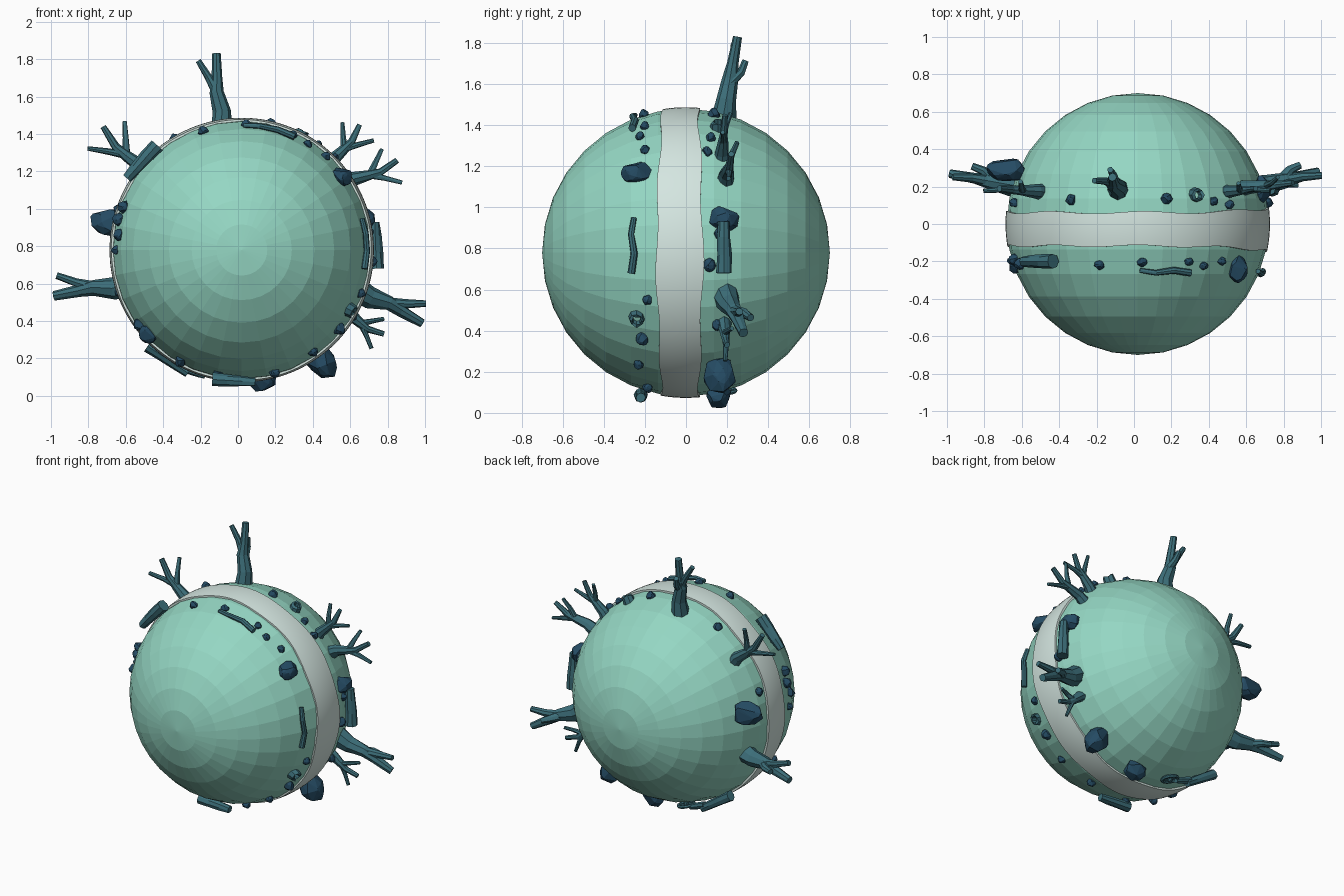
import bpy, bmesh, math, random
from mathutils import Vector, Matrix

if "Cube" in bpy.data.objects:
    bpy.data.objects.remove(bpy.data.objects["Cube"])

random.seed(4)
C, R = Vector((0.02, 0, 0.78)), 0.70

def mat(name, *rgb):
    m = bpy.data.materials.new(name)
    m.diffuse_color = (*rgb, 1)
    m.use_nodes = True
    m.node_tree.nodes["Principled BSDF"].inputs["Base Color"].default_value = m.diffuse_color
    return m

GREEN = mat("ground_green", 0.30, 0.68, 0.55)
PALE = mat("path_pale", 0.66, 0.79, 0.75)
WOOD = mat("wood_teal", 0.045, 0.155, 0.19)
ROCK = mat("rock_blue", 0.018, 0.07, 0.125)

def finish(bm, name, m):
    bmesh.ops.recalc_face_normals(bm, faces=bm.faces)
    me = bpy.data.meshes.new(name)
    bm.to_mesh(me)
    bm.free()
    me.materials.append(m)
    ob = bpy.data.objects.new(name, me)
    bpy.context.collection.objects.link(ob)
    return ob

def tube(bm, pts, r0, r1, sides=8, rough=0.1):
    """Tapered, slightly gnarled limb through the points."""
    pts = [Vector(p) for p in pts]
    n, rings, q, prev = len(pts) - 1, [], None, None
    for i, p in enumerate(pts):
        d = (pts[min(i + 1, n)] - pts[max(i - 1, 0)]).normalized()
        q = prev.rotation_difference(d) @ q if q else d.to_track_quat('Z', 'Y')
        prev = d
        ring = []
        for k in range(sides):
            t = 2 * math.pi * k / sides
            r = (r1 + (r0 - r1) * (1 - i / n) ** 1.3) * random.uniform(1 - rough, 1 + rough)
            ring.append(bm.verts.new(p + q @ Vector((r * math.cos(t), r * math.sin(t), 0))))
        rings.append(ring)
    for a, b in zip(rings, rings[1:]):
        for k in range(sides):
            bm.faces.new((a[k - 1], a[k], b[k], b[k - 1]))
    bm.faces.new(rings[0])
    bm.faces.new(rings[-1])

def axes(pos, up):
    """Matrix with local Z along up and local Y close to world y."""
    z = up.normalized()
    x = Vector((0, 1, 0)).cross(z).normalized()
    m = Matrix((x, z.cross(x), z)).transposed().to_4x4()
    m.translation = pos
    return m

def on_ball(angle, y, lift=0):
    """Frame on the ball at an angle around the path, offset y to the side."""
    t = math.radians(angle)
    out = Vector((math.cos(t), 0, math.sin(t)))
    return axes(C + Vector((0, y, 0)) + out * (math.sqrt(R * R - y * y) + lift), out)

# Planet ball, poles facing front and back
bm = bmesh.new()
bmesh.ops.create_uvsphere(bm, u_segments=32, v_segments=16, radius=R,
                          matrix=Matrix.Translation(C) @ Matrix.Rotation(math.pi / 2, 4, 'X'))
finish(bm, "planet_ball", GREEN)

# Pale path ring with wavy edges that tuck into the ball
bm = bmesh.new()
N, rows = 128, []
for i in range(N):
    t = 2 * math.pi * i / N
    w = 0.02 * max(0, math.cos(t)) ** 3
    y0 = -0.118 - 1.3 * w + 0.006 * math.sin(9 * t)
    y1 = 0.062 + w + 0.007 * math.sin(8 * t + 2)
    row = []
    for k in range(9):
        y = y0 + (y1 - y0) * min(max((k - 1) / 6, 0), 1)
        r = math.sqrt(0.707 ** 2 - y * y) - (0.03 if k in (0, 8) else 0)
        row.append(bm.verts.new(C + Vector((r * math.cos(t), y, r * math.sin(t)))))
    rows.append(row)
for i in range(N):
    for k in range(8):
        bm.faces.new((rows[i - 1][k], rows[i - 1][k + 1], rows[i][k + 1], rows[i][k]))
path = finish(bm, "path_ring", PALE)
bpy.context.view_layer.objects.active = path
path.select_set(True)
bpy.ops.object.shade_smooth_by_angle(angle=math.radians(40))

def tree(name, base, tip, r, side, forked=False):
    """Bare tree from base to tip: crooked trunk plus two side branches."""
    base, tip = Vector(base), Vector(tip)
    L = (tip - base).length
    m = axes(base, tip - base)
    P = lambda x, y, z: m @ (Vector((x * side, y, z)) * L)
    lead = 0.12 if forked else 0.03
    bm = bmesh.new()
    end = r * 0.34
    tube(bm, [P(0, 0, 0), P(.02, 0, .25), P(-.03, 0, .5), P(-lead / 2, 0, .68), P(0, 0, 1)], r, end)
    reach = 0.36 if forked else 0.24
    tube(bm, [P(-.03, 0, .5), P(-reach / 2, 0, .7), P(-reach, -.03, .92)], r * .45, end * .75)
    if forked:
        tube(bm, [P(-.03, 0, .5), P(.12, .03, .68), P(.26, .1, .86)], r * .45, end * .75)
    else:
        tube(bm, [P(0, 0, .45), P(-.03, .11, .6), P(-.05, .14, .74)], r * .45, end * .75)
    finish(bm, name, WOOD)

tree("tree_top", (-.085, .18, 1.42), (-.115, .25, 1.83), .062, 1)
tree("tree_lower_right", (.62, .19, .58), (.985, .28, .39), .07, 1)
tree("tree_lower_left", (-.56, .19, .60), (-.985, .27, .535), .07, -1)
tree("tree_upper_left", (-.46, .17, 1.15), (-.72, .19, 1.44), .048, 1, True)
tree("tree_upper_right", (.47, .17, 1.2), (.65, .19, 1.45), .042, -1, True)
tree("tree_right", (.55, .19, 1.12), (.85, .22, 1.26), .045, -1, True)
tree("tree_lower_right_small", (.54, .18, .46), (.78, .2, .33), .042, -1, True)

def log(name, angle, y, half, r, bend=0.0):
    """Fallen log lying along the ball; bend lets thin sticks hug it."""
    bm = bmesh.new()
    tube(bm, [(half * s, bend * .4 * math.sin(5 * s), -bend * s * s) for s in (-1, -.4, .3, 1)],
         r * .8, r * 1.15)
    bm.transform(on_ball(angle, y, r * 1.2))
    finish(bm, name, WOOD)

log("log_upper_left", 138.5, -.2, .12, .034)
log("log_right", 2, .185, .125, .034)
log("log_bottom", 266.5, -.22, .115, .03)
log("log_bottom_left", 236, .2, .13, .03)
log("log_underside", 249, .2, .06, .022)
log("stick_right", 3, -.26, .135, .016, .018)
log("stick_top", 77, -.255, .14, .016, .018)

# Hollow stumps with jagged lips
for i, (angle, y) in enumerate([(-29, -.24), (63, .155)]):
    bm = bmesh.new()
    loops = []
    for r, h in ((.042, -.04), (.036, .025), (.022, .025), (.018, -.02)):
        loops.append([bm.verts.new((r * math.cos(k * math.pi / 4), r * math.sin(k * math.pi / 4),
                                    h + random.uniform(-.01, .015))) for k in range(8)])
    for a, b in zip(loops, loops[1:]):
        for k in range(8):
            bm.faces.new((a[k], a[k - 1], b[k - 1], b[k]))
    bm.faces.new(loops[-1])
    bm.transform(on_ball(angle, y))
    finish(bm, f"hollow_stump_{i + 1}", WOOD)

# Spoked wheel lying on the underside
bm = bmesh.new()
rim = [(.05 * math.cos(k * math.pi / 8), .05 * math.sin(k * math.pi / 8), 0) for k in range(17)]
tube(bm, rim, .011, .011, 6, 0)
tube(bm, [(0, 0, -.02), (0, 0, .018)], .015, .015, 8, 0)
for p in rim[:16:2]:
    tube(bm, [(0, 0, 0), p], .005, .005, 4, 0)
bm.transform(on_ball(257, .19, .015))
finish(bm, "wheel", WOOD)

def rock(name, angle, y, radial, tangent, depth):
    """Chunky stone: hull of random points, half sizes given; big ones stand prouder."""
    bm = bmesh.new()
    for _ in range(34):
        v = Vector([random.gauss(0, 1) for _ in range(3)]).normalized()
        f = 1 - 0.25 * v.z
        bm.verts.new((v.x * tangent * f, v.y * depth * f, v.z * radial))
    bmesh.ops.convex_hull(bm, input=bm.verts)
    bmesh.ops.delete(bm, geom=[v for v in bm.verts if not v.link_faces], context='VERTS')
    bm.transform(on_ball(angle, y, max(radial * .25, radial * 1.2 - .055)))
    finish(bm, name, ROCK)

rock("boulder_left", 168.5, .29, .115, .08, .068)
rock("boulder_upper_right", 36, -.24, .05, .06, .075)
rock("boulder_lower_right", -54.5, .165, .1, .075, .085)
rock("boulder_bottom", -81, .16, .07, .08, .06)
rock("boulder_right", 14, .185, .05, .065, .075)
rock("boulder_lower_left", 222, -.21, .045, .055, .05)

# Pebbles scattered along both verges of the path
verges = {"front": (-.21, [48, 58, 66, 88, 108, 160, 166, 173, 180, 216, 241, 259, 285, 305, 321, 340]),
          "back": (.13, [8, 45, 54, 77, 121, 162, 199, 329, 355])}
for side, (y, angles) in verges.items():
    for i, a in enumerate(angles):
        s = random.uniform(.022, .033)
        rock(f"pebble_{side}_{i + 1}", a, y + random.uniform(-.03, .03), s, s * 1.1, s)
